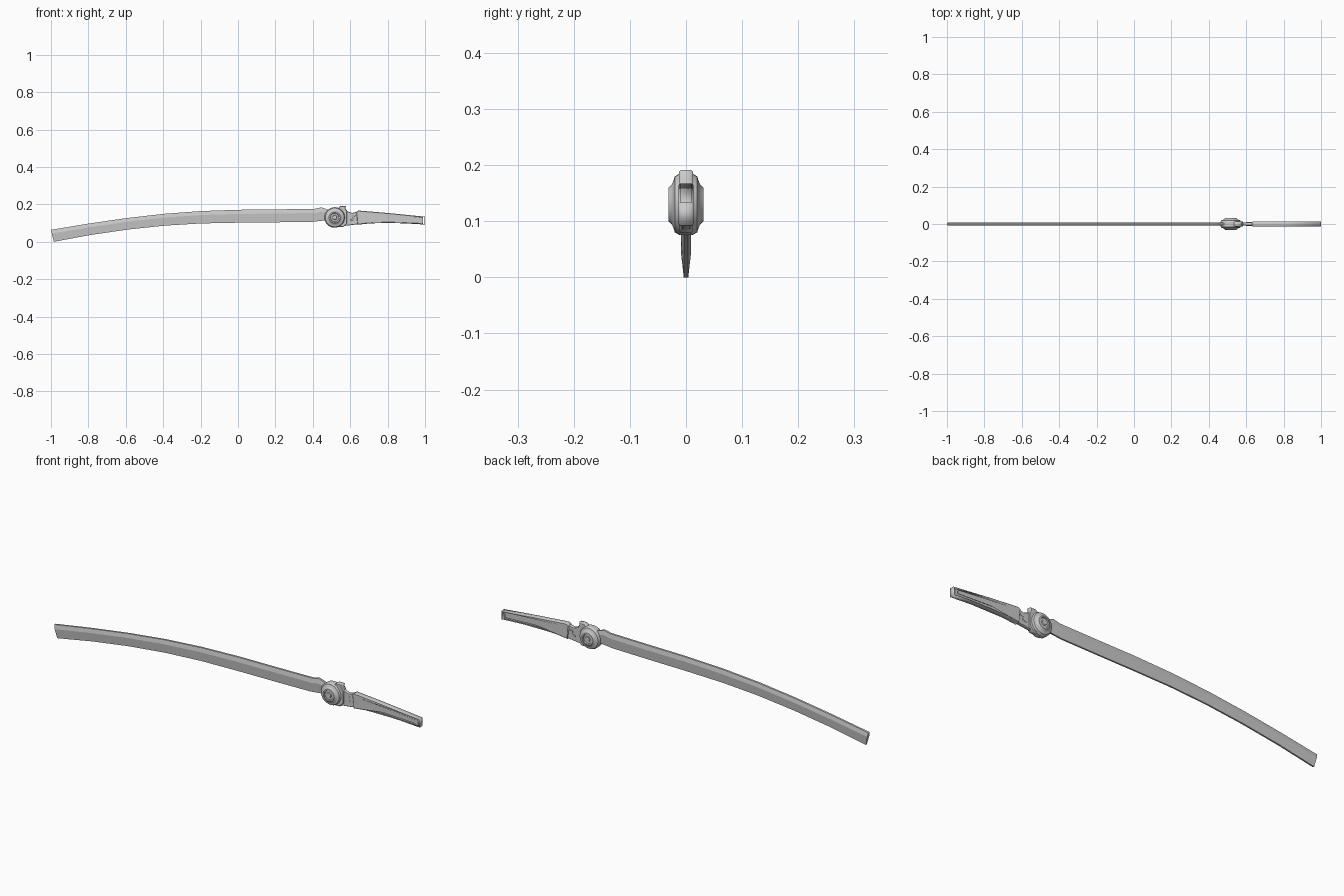
import bpy, bmesh, math

if "Cube" in bpy.data.objects:
    bpy.data.objects.remove(bpy.data.objects["Cube"])


def plate(name, loops, half, bevel=0.002):
    """Flat outline in the XZ plane (later loops are holes), thickened along y with chamfered rims."""
    cu = bpy.data.curves.new(name, 'CURVE')
    cu.dimensions = '2D'
    cu.fill_mode = 'BOTH'
    cu.extrude = half - bevel
    cu.bevel_depth = bevel
    cu.bevel_resolution = 0
    cu.offset = -bevel
    for pts in loops:
        sp = cu.splines.new('POLY')
        sp.points.add(len(pts) - 1)
        for p, (x, z) in zip(sp.points, pts):
            p.co = (x, z, 0, 1)
        sp.use_cyclic_u = True
    ob = bpy.data.objects.new(name, cu)
    bpy.context.collection.objects.link(ob)
    ob.rotation_euler.x = math.pi / 2
    bpy.ops.object.select_all(action='DESELECT')
    ob.select_set(True)
    bpy.context.view_layer.objects.active = ob
    bpy.ops.object.convert(target='MESH')
    return ob


def loft(name, rings, closed=False):
    """Skin a list of equal-length rings; cap the ends unless closed."""
    bm = bmesh.new()
    vs = [[bm.verts.new(p) for p in r] for r in rings]
    n = len(vs[0])
    for a, b in zip(vs, vs[1:]):
        for i in range(n):
            j = (i + 1) % n
            bm.faces.new((a[i], a[j], b[j], b[i]))
    bm.faces.new(vs[0])
    bm.faces.new(vs[-1])
    bmesh.ops.recalc_face_normals(bm, faces=bm.faces)
    me = bpy.data.meshes.new(name)
    bm.to_mesh(me)
    bm.free()
    ob = bpy.data.objects.new(name, me)
    bpy.context.collection.objects.link(ob)
    return ob


# Curved blade: x at top, x at bottom, top z, bottom z
stations = [(-1, -0.985, 0.064, 0.0), (-0.8, -0.79, 0.097, 0.036),
            (-0.6, -0.592, 0.126, 0.065), (-0.4, -0.395, 0.149, 0.086),
            (-0.2, -0.198, 0.164, 0.098), (0, 0, 0.171, 0.102),
            (0.2, 0.2, 0.173, 0.104), (0.41, 0.4, 0.176, 0.107),
            (0.445, 0.445, 0.184, 0.112), (0.5, 0.48, 0.165, 0.115)]
section = [(0.005, 1), (0.009, 0.68), (0.004, 0),
           (-0.004, 0), (-0.009, 0.68), (-0.005, 1)]
loft("blade", [[(xb + (xt - xb) * t, y, zb + (zt - zb) * t) for y, t in section]
               for xt, xb, zt, zb in stations])

# Round pivot hub with stepped caps, turned about the y axis
half = [(0.011, 0.031), (0.013, 0.027), (0.022, 0.027), (0.024, 0.031),
        (0.030, 0.031), (0.036, 0.025), (0.043, 0.022), (0.050, 0.020), (0.055, 0.011)]
turned = half + [(r, -y) for r, y in reversed(half)]
hub = loft("pivot_hub", [[(0.517 + r * math.cos(a), y, 0.130 + r * math.sin(a))
                          for a in [2 * math.pi * k / 32 for k in range(32)]]
                         for r, y in turned])
bpy.ops.object.select_all(action='DESELECT')
hub.select_set(True)
bpy.context.view_layer.objects.active = hub
bpy.ops.object.shade_smooth_by_angle(angle=math.radians(25))

# Thin core running from the hub through the neck and grip
plate("handle_core", [[(0.52, 0.16), (0.575, 0.178), (0.585, 0.163), (0.61, 0.154),
                       (0.64, 0.162), (0.80, 0.150), (0.99, 0.131), (0.99, 0.096),
                       (0.80, 0.104), (0.68, 0.098), (0.57, 0.085), (0.52, 0.09)]], 0.008)

# Thumb lug standing above the hub
plate("thumb_lug", [[(0.50, 0.172), (0.535, 0.181), (0.547, 0.191), (0.577, 0.191),
                     (0.575, 0.178), (0.584, 0.165), (0.584, 0.10), (0.565, 0.08),
                     (0.52, 0.078), (0.50, 0.10)]], 0.0125, 0.003)

# Raised grip frame with a long side channel
plate("grip_frame", [[(0.632, 0.160), (0.645, 0.167), (0.80, 0.154), (1.0, 0.134),
                      (1.0, 0.092), (0.90, 0.098), (0.80, 0.101), (0.70, 0.098), (0.64, 0.091)],
                     [(0.645, 0.120), (0.675, 0.147), (0.80, 0.138), (0.975, 0.122),
                      (0.975, 0.110), (0.80, 0.117)]], 0.0135, 0.003)

# Slim inlay strip lying in the channel
plate("grip_inlay", [[(0.675, 0.126), (0.69, 0.137), (0.80, 0.131), (0.965, 0.119),
                      (0.965, 0.114), (0.80, 0.122)]], 0.0105)

# Small raised bars on the neck
for i, (x, z) in enumerate([(0.598, 0.110), (0.612, 0.130)]):
    plate(f"neck_bar_{i + 1}", [[(x, z), (x + 0.02, z + 0.006),
                                 (x + 0.02, z + 0.014), (x, z + 0.008)]], 0.0095, 0.001)
